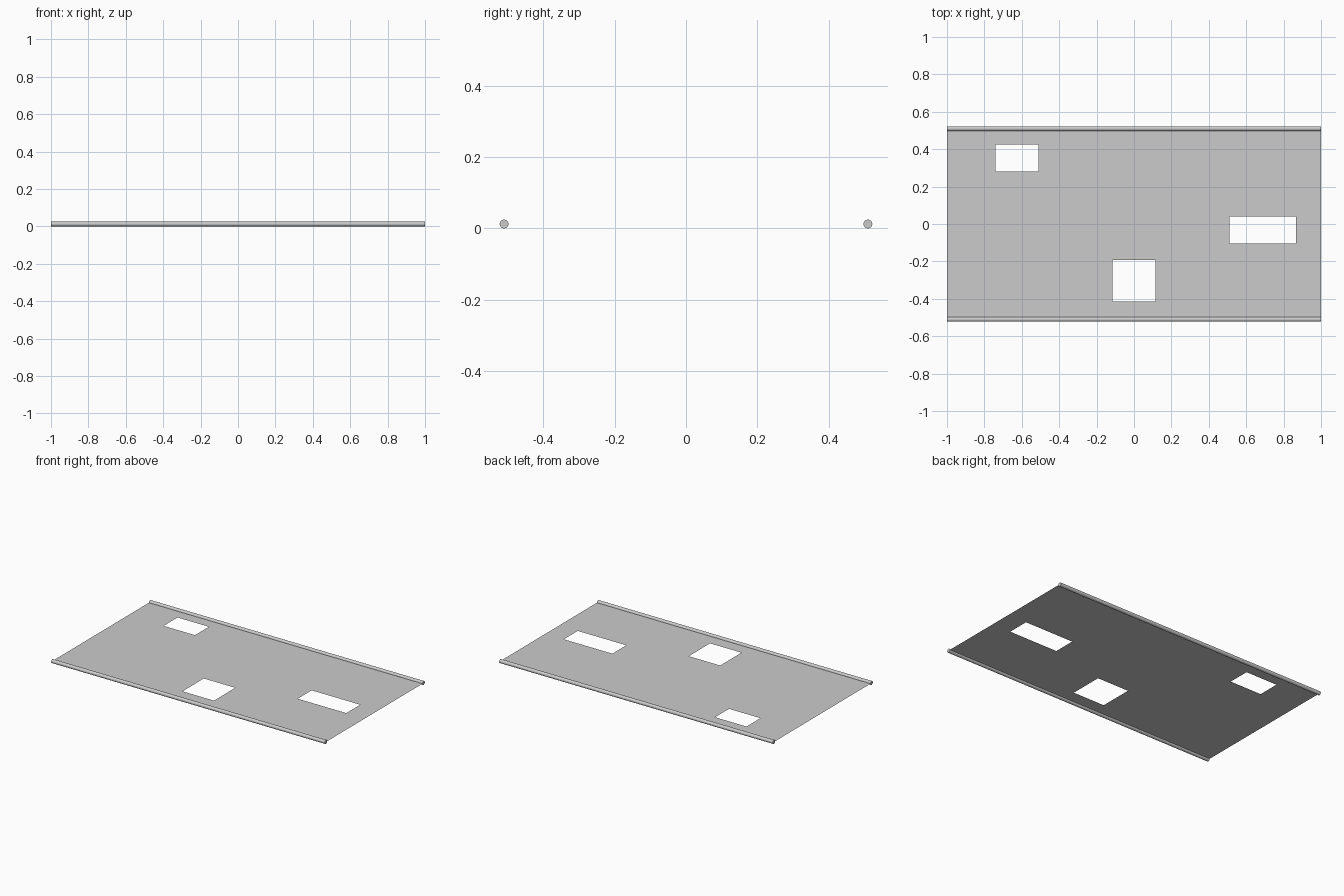
import bpy
import bmesh
import math
from mathutils import Matrix

if "Cube" in bpy.data.objects:
    bpy.data.objects.remove(bpy.data.objects["Cube"])

R = 0.0125          # rod radius
ROD_Y = 0.51        # rod offset from the middle
SHEET_Y = 0.5

# rectangular openings: x0, x1, y0, y1
HOLES = [
    (-0.74, -0.51, 0.28, 0.425),
    (0.51, 0.865, -0.105, 0.04),
    (-0.115, 0.115, -0.415, -0.193),
]


def finish(name, bm):
    mesh = bpy.data.meshes.new(name)
    bm.to_mesh(mesh)
    bm.free()
    obj = bpy.data.objects.new(name, mesh)
    bpy.context.collection.objects.link(obj)
    return obj


# Thin sheet: grid split along every opening edge, opening cells left out
xs = sorted({-1.0, 1.0} | {x for h in HOLES for x in h[:2]})
ys = sorted({-SHEET_Y, SHEET_Y} | {y for h in HOLES for y in h[2:]})
bm = bmesh.new()
grid = [[bm.verts.new((x, y, R)) for y in ys] for x in xs]
for i in range(len(xs) - 1):
    for j in range(len(ys) - 1):
        cx, cy = (xs[i] + xs[i + 1]) / 2, (ys[j] + ys[j + 1]) / 2
        if any(a < cx < b and c < cy < d for a, b, c, d in HOLES):
            continue
        bm.faces.new((grid[i][j], grid[i + 1][j], grid[i + 1][j + 1], grid[i][j + 1]))
bmesh.ops.dissolve_limit(bm, angle_limit=0.01, verts=bm.verts, edges=bm.edges)
finish("sheet", bm)

# Round rods along the two long edges
for side, name in ((-1, "front_rod"), (1, "back_rod")):
    bm = bmesh.new()
    bmesh.ops.create_cone(
        bm, cap_ends=True, segments=16, radius1=R, radius2=R, depth=2.0,
        matrix=Matrix.Translation((0, side * ROD_Y, R)) @ Matrix.Rotation(math.pi / 2, 4, "Y"))
    rod = finish(name, bm)
    bpy.ops.object.select_all(action="DESELECT")
    rod.select_set(True)
    bpy.context.view_layer.objects.active = rod
    bpy.ops.object.shade_smooth_by_angle(angle=math.radians(35))
